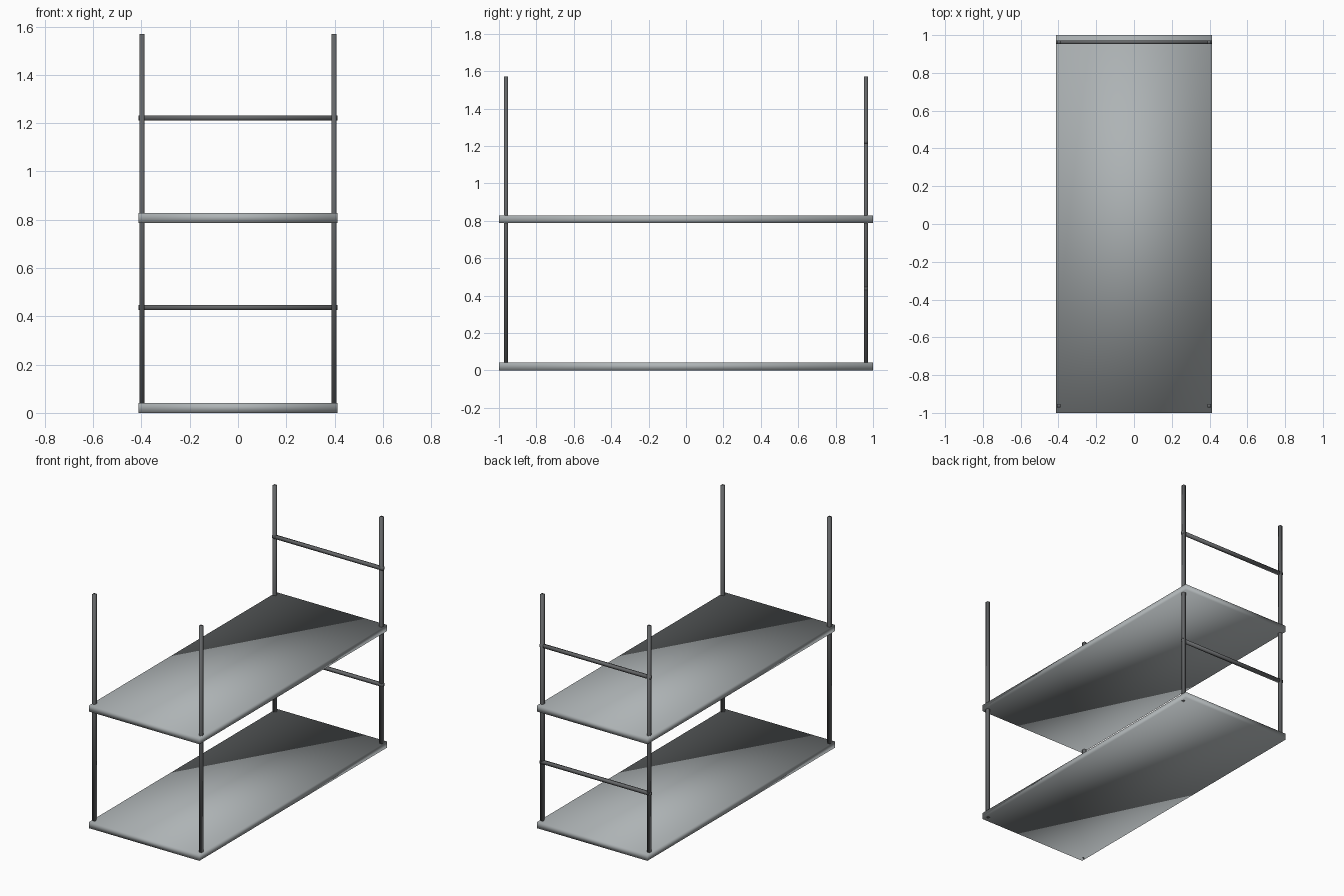
import bpy
import bmesh
from mathutils import Matrix, Vector

if "Cube" in bpy.data.objects:
    bpy.data.objects.remove(bpy.data.objects["Cube"], do_unlink=True)


def material(name, rgb):
    mat = bpy.data.materials.new(name)
    mat.use_nodes = True
    mat.diffuse_color = (*rgb, 1)
    mat.node_tree.nodes["Principled BSDF"].inputs["Base Color"].default_value = (*rgb, 1)
    return mat


def box(name, low, high, mat):
    """Soft-shaded bar between two opposite corners."""
    low, high = Vector(low), Vector(high)
    bm = bmesh.new()
    bmesh.ops.create_cube(bm, size=1, matrix=Matrix.LocRotScale(
        (low + high) / 2, None, high - low))
    for face in bm.faces:
        face.smooth = True
    mesh = bpy.data.meshes.new(name)
    bm.to_mesh(mesh)
    bm.free()
    mesh.materials.append(mat)
    obj = bpy.data.objects.new(name, mesh)
    bpy.context.collection.objects.link(obj)
    return obj


shelf_grey = material("light steel grey", (0.42, 0.45, 0.46))
frame_grey = material("dark steel grey", (0.13, 0.135, 0.14))

HALF_X, HALF_Y, THICK = 0.412, 1.0, 0.042
POST_X, POST_Y, POST_TOP = 0.398, 0.962, 1.57
R = 0.01

# Two long shelves
for name, z in (("lower_shelf", 0), ("upper_shelf", 0.787)):
    box(name, (-HALF_X, -HALF_Y, z), (HALF_X, HALF_Y, z + THICK), shelf_grey)

# Four corner posts
for side, x in (("left", POST_X), ("right", -POST_X)):
    for end, y in (("front", -POST_Y), ("back", POST_Y)):
        box(f"{end}_{side}_post", (x - R, y - R, 0), (x + R, y + R, POST_TOP), frame_grey)

# Cross rails between the back posts
for name, z in (("lower_rail", 0.437), ("upper_rail", 1.222)):
    box(name, (-HALF_X, POST_Y - R, z - R), (HALF_X, POST_Y + R, z + R), frame_grey)
